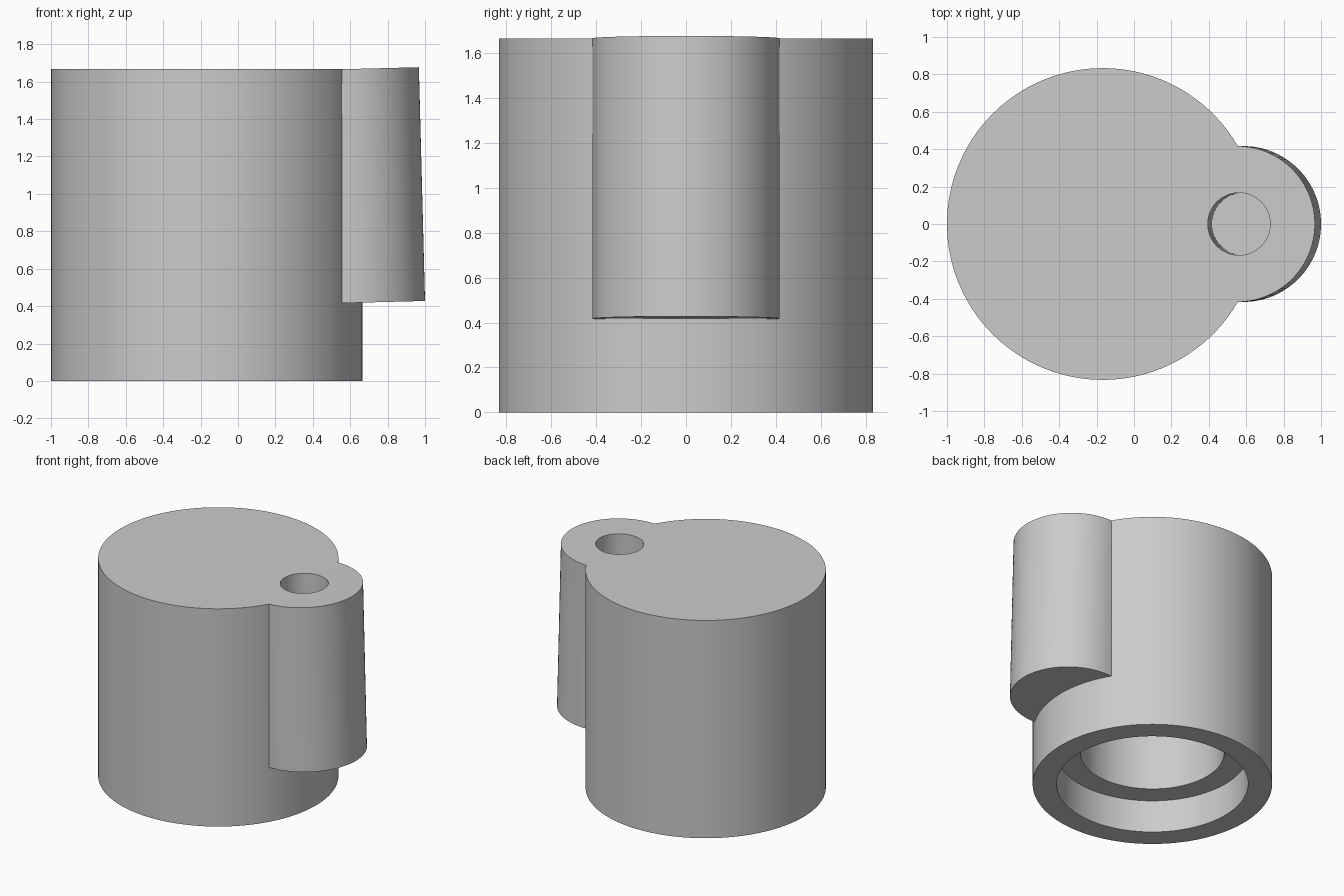
import bpy
from math import radians
from mathutils import Matrix, Vector

cube = bpy.data.objects.get("Cube")
if cube:
    bpy.data.objects.remove(cube, do_unlink=True)

grey = bpy.data.materials.new("light_grey")
grey.use_nodes = True
colour = (0.6, 0.6, 0.6, 1.0)
grey.diffuse_color = colour
grey.node_tree.nodes["Principled BSDF"].inputs["Base Color"].default_value = colour

TILT = radians(-1.5)
BODY_X, LUG_X = -0.1667, 0.5833
HEIGHT = 1.6667


def cylinder(name, x, z, radius, height, tilt=0.0):
    """Cylinder standing on its base centre, leaning about that point."""
    lean = Matrix.Rotation(tilt, 3, 'Y')
    centre = Vector((x, 0, z)) + lean @ Vector((0, 0, height / 2))
    bpy.ops.mesh.primitive_cylinder_add(
        vertices=128, radius=radius, depth=height,
        location=centre, rotation=(0, tilt, 0))
    obj = bpy.context.object
    obj.name = name
    obj.data.materials.append(grey)
    return obj


def combine(target, tool, operation):
    """Apply a boolean and discard the tool object."""
    mod = target.modifiers.new(tool.name, 'BOOLEAN')
    mod.operation = operation
    mod.solver = 'EXACT'
    mod.object = tool
    tool.hide_render = True
    bpy.ops.object.select_all(action='DESELECT')
    bpy.context.view_layer.objects.active = target
    target.select_set(True)
    bpy.ops.object.modifier_apply(modifier=mod.name)
    bpy.data.objects.remove(tool, do_unlink=True)


# Round body with the leaning side lug
body = cylinder("body_with_lug", BODY_X, 0, 0.8333, HEIGHT)
combine(body, cylinder("lug", LUG_X, 0.4167, 0.4167, 1.25, TILT), 'UNION')

# Stepped bore in the underside
combine(body, cylinder("wide_bore", BODY_X, -0.1, 0.6667, 0.35), 'DIFFERENCE')
combine(body, cylinder("narrow_bore", BODY_X, 0.1, 0.5, 1.15), 'DIFFERENCE')

# Blind leaning hole in the lug
combine(body, cylinder("lug_hole", LUG_X, 0.8333, 0.1667, 1.0, TILT), 'DIFFERENCE')

bpy.ops.object.select_all(action='DESELECT')
bpy.context.view_layer.objects.active = body
body.select_set(True)
bpy.ops.object.shade_smooth_by_angle(angle=radians(30))
